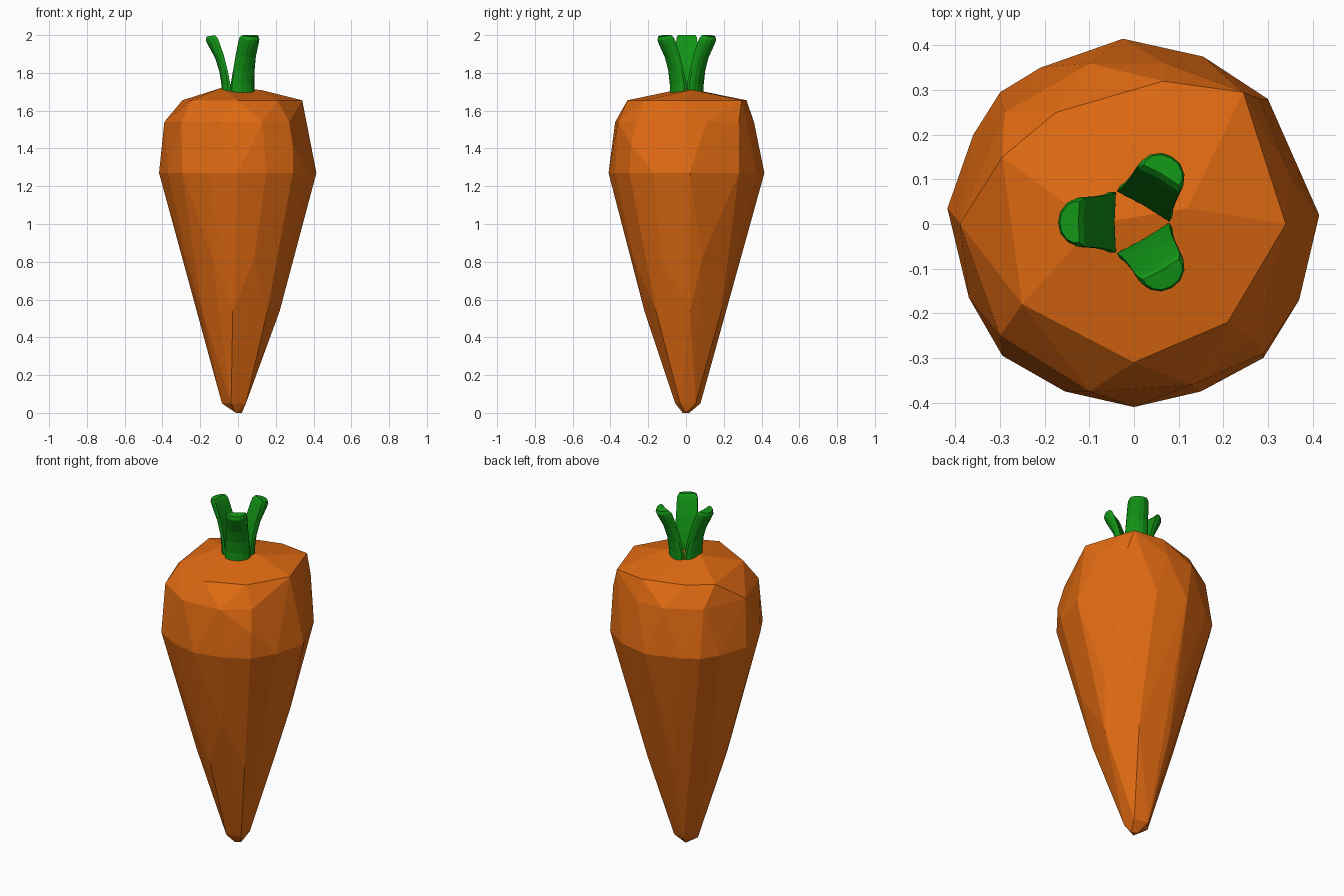
import bpy, bmesh, math

if "Cube" in bpy.data.objects:
    bpy.data.objects.remove(bpy.data.objects["Cube"])


def material(name, color):
    m = bpy.data.materials.new(name)
    m.diffuse_color = (*color, 1)
    m.use_nodes = True
    m.node_tree.nodes["Principled BSDF"].inputs["Base Color"].default_value = m.diffuse_color
    return m


def finish(bm, name, mat):
    bmesh.ops.recalc_face_normals(bm, faces=bm.faces[:])
    mesh = bpy.data.meshes.new(name)
    bm.to_mesh(mesh)
    bm.free()
    mesh.materials.append(mat)
    obj = bpy.data.objects.new(name, mesh)
    bpy.context.collection.objects.link(obj)
    return obj


def ring(z, r, n, phase, cx=0, cy=0):
    return [(cx + r * math.cos(phase + i * math.tau / n),
             cy + r * math.sin(phase + i * math.tau / n), z) for i in range(n)]


orange = material("carrot_orange", (0.75, 0.145, 0.006))
green = material("leaf_green", (0.006, 0.30, 0.008))

# Root: faceted hull around irregular rings
shoulder = [(.415, .02), (.37, -.17), (.29, -.3), (.15, -.375), (0, -.41),
            (-.155, -.375), (-.295, -.295), (-.37, -.165), (-.418, .035),
            (-.36, .2), (-.3, .295), (-.21, .35), (-.025, .415),
            (.155, .375), (.3, .28), (.36, .11)]
upper = [(-.39, 0), (-.3, -.25), (-.1, -.375), (.13, -.36), (.27, -.26),
         (.35, .11), (.28, .28), (.07, .36), (-.1, .36), (-.29, .25)]
crown = [(.34, 0), (.21, -.22), (0, -.31), (-.25, -.18), (-.295, .15),
         (-.175, .25), (.065, .32), (.245, .295)]
points = [(x, y, 1.27) for x, y in shoulder]
points += [(x, y, 1.54) for x, y in upper]
points += [(x, y, 1.655) for x, y in crown]
points += [(.12, .035, 1.71), (-.09, 0, 1.72), (.29, -.29, 1.42)]
points += ring(.82, .292, 8, .3) + ring(.54, .222, 7, .1)
points += ring(.05, .07, 5, math.pi, -.015, .01) + ring(0, .02, 3, 0)

bm = bmesh.new()
for p in points:
    bm.verts.new(p)
bmesh.ops.convex_hull(bm, input=bm.verts[:])
bmesh.ops.delete(bm, geom=[v for v in bm.verts if not v.link_faces], context='VERTS')
finish(bm, "carrot_root", orange)

# Leaf stalks: (inner radius, outer radius, half width, inner z, outer z)
sections = [(.040, .088, .068, 1.66, 1.66), (.041, .088, .068, 1.74, 1.74),
            (.054, .099, .062, 1.81, 1.81), (.074, .122, .058, 1.89, 1.88),
            (.100, .160, .056, 1.965, 1.95), (.110, .170, .054, 1.988, 1.972),
            (.122, .166, .046, 2.0, 1.992)]
# D-shaped cross-section: (depth fraction, width fraction)
outline = [(0, -1), (.3, -1), (.65, -.82), (.92, -.45), (1, 0),
           (.92, .45), (.65, .82), (.3, 1), (0, 1), (.06, 0)]

for k, degrees in enumerate((180, 60, -60)):
    a = math.radians(degrees)
    c, s = math.cos(a), math.sin(a)
    bm = bmesh.new()
    rows = []
    for ri, ro, hw, zi, zo in sections:
        row = []
        for d, w in outline:
            r, t = ri + (ro - ri) * d, hw * w
            row.append(bm.verts.new((r * c - t * s, r * s + t * c + .004,
                                     zi + (zo - zi) * d)))
        rows.append(row)
    n = len(outline)
    for lo, hi in zip(rows, rows[1:]):
        for i in range(n):
            j = (i + 1) % n
            bm.faces.new((lo[i], lo[j], hi[j], hi[i]))
    bm.faces.new(rows[0])
    bm.faces.new(rows[-1])
    finish(bm, f"leaf_stalk_{k + 1}", green)
